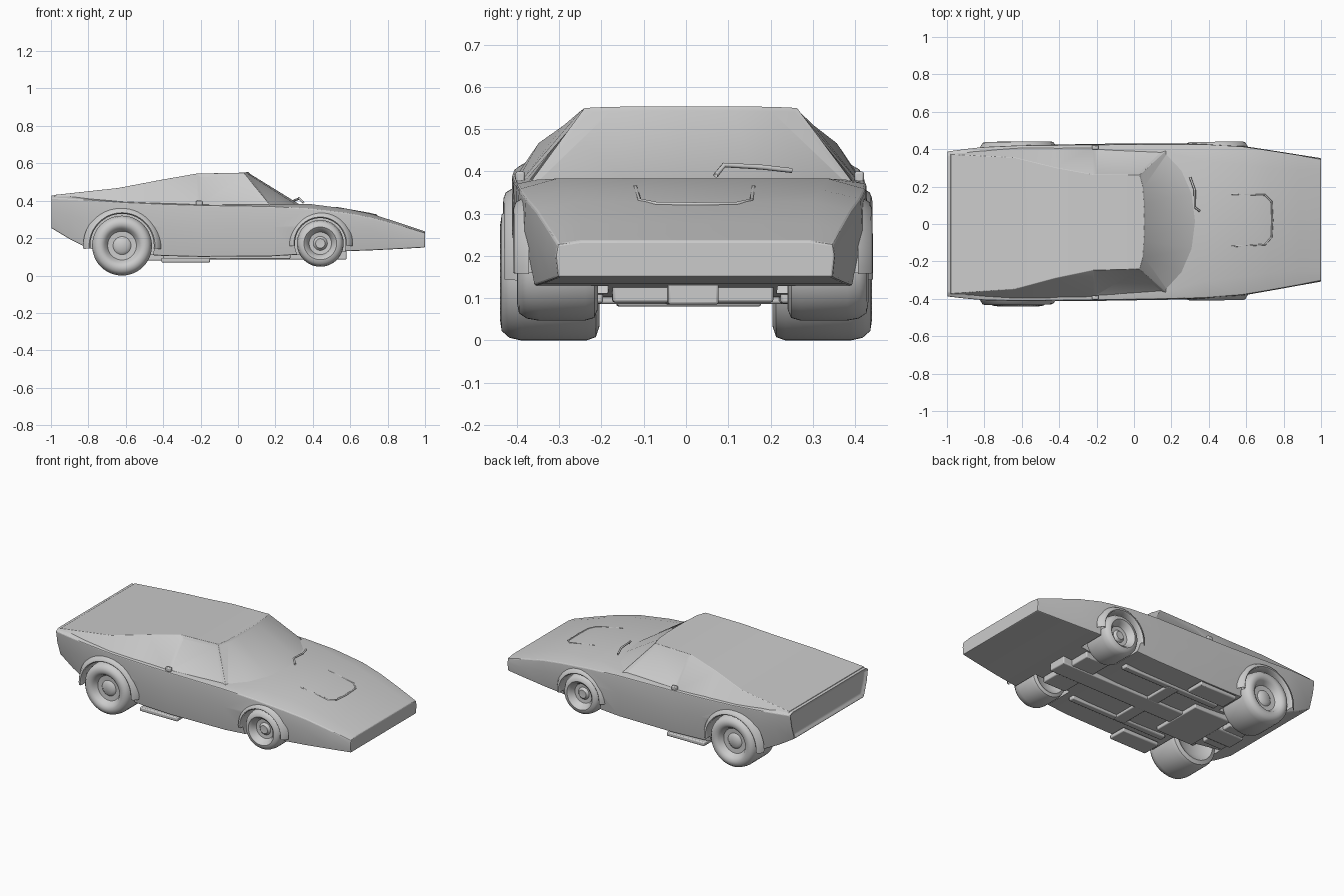
import bpy, bmesh
from math import sin, cos, pi, radians
from mathutils import Vector

if "Cube" in bpy.data.objects:
    bpy.data.objects.remove(bpy.data.objects["Cube"])


def build(name, polys, skew=True, inset=(), bevel=0.0, angle=30):
    """Make an object from coordinate polygons, welding shared corners."""
    bm = bmesh.new()
    cache, made = {}, []
    for poly in polys:
        vs = []
        for p in poly:
            x, y, z = p
            key = (round(x, 4), round(y, 4) + 0.0, round(z, 4))
            if key not in cache:
                cache[key] = bm.verts.new((x, y + (0.011 * (x + 1) if skew else 0), z))
            if cache[key] not in vs:
                vs.append(cache[key])
        made.append(bm.faces.new(vs) if len(vs) > 2 else None)
    bmesh.ops.recalc_face_normals(bm, faces=bm.faces[:])
    for ids, thick, depth in inset:
        bmesh.ops.inset_region(bm, faces=[made[i] for i in ids], thickness=thick,
                               depth=depth, use_even_offset=True)
    me = bpy.data.meshes.new(name)
    bm.to_mesh(me)
    bm.free()
    ob = bpy.data.objects.new(name, me)
    bpy.context.collection.objects.link(ob)
    if bevel:
        m = ob.modifiers.new("soft_edges", 'BEVEL')
        m.width, m.segments = bevel, 2
        m.limit_method, m.angle_limit = 'ANGLE', radians(22)
    activate(ob)
    bpy.ops.object.shade_smooth_by_angle(angle=radians(angle))
    return ob


def activate(ob):
    bpy.ops.object.select_all(action='DESELECT')
    ob.select_set(True)
    bpy.context.view_layer.objects.active = ob


def spin(profile, cx, cz, side, a0=0, a1=2 * pi, n=40):
    """Polygons of a (radius, y) profile turned about a sideways axle."""
    def at(p, i):
        a = a0 + (a1 - a0) * i / n
        if abs(a1 - a0 - 2 * pi) < 1e-6 and i == n:
            a = a0
        return (cx + p[0] * cos(a), side * p[1], cz + p[0] * sin(a))
    return [[at(p, i), at(q, i), at(q, i + 1), at(p, i + 1)]
            for p, q in zip(profile, profile[1:]) for i in range(n)]


def box(name, x0, x1, y0, y1, z0, z1, bevel=0.006):
    c = [[(x, y, z) for z in (z0, z1)] for x, y in ((x0, y0), (x1, y0), (x1, y1), (x0, y1))]
    polys = [[c[i][0], c[(i + 1) % 4][0], c[(i + 1) % 4][1], c[i][1]] for i in range(4)]
    polys += [[p[0] for p in c], [p[1] for p in c]]
    return build(name, polys, bevel=bevel)


# Lower body: x, floor z, floor w, side z, side w, belt z, belt w, top z, top w
stations = [
    (-1.00, .255, .345, .34, .375, .415, .388, .428, .365),
    (-0.90, .195, .36, .32, .395, .41, .400, .424, .375),
    (-0.80, .145, .37, .30, .405, .405, .410, .415, .37),
    (-0.62, .120, .385, .30, .415, .392, .416, .40, .37),
    (-0.40, .105, .39, .26, .418, .382, .416, .39, .38),
    (-0.20, .100, .395, .25, .42, .376, .416, .38, .38),
    (0.18, .103, .395, .26, .418, .370, .414, .38, .37),
    (0.38, .115, .39, .27, .415, .358, .410, .383, .32),
    (0.58, .130, .375, .26, .40, .335, .396, .357, .30),
    (0.72, .135, .36, .24, .377, .308, .374, .328, .28),
    (0.88, .143, .34, .21, .350, .264, .347, .276, .27),
    (1.00, .150, .325, .20, .330, .228, .325, .236, .27),
]


def ring(s):
    x, zb, wb, zs, ws, zl, wl, zt, wt = s
    half = [(wb, zb), (ws, zs), (wl, zl), (wt, zt)]
    return [(x, w, z) for w, z in half] + [(x, -w, z) for w, z in reversed(half)]


rings = [ring(s) for s in stations]
polys = [rings[0], rings[-1]]
for a, b in zip(rings, rings[1:]):
    polys += [[a[i], a[(i + 1) % 8], b[(i + 1) % 8], b[i]] for i in range(8)]
body = build("body", polys, inset=[([0], .022, -.014)], bevel=.01)

# Wheels, wheel wells and flared arches
REAR, FRONT = (-.62, .16, .16), (.44, .172, .125)
cutters = []
for label, (cx, r, z_in, flare, y_in, y_out, cz) in {
        "rear": (REAR[0], REAR[2], .19, .436, .205, .44, REAR[1]),
        "front": (FRONT[0], FRONT[2], .20, .424, .225, .415, FRONT[1])}.items():
    for side, tag in ((1, "left"), (-1, "right")):
        k = r
        prof = [(0, y_out - .03), (.2 * k, y_out - .028), (.3 * k, y_out - .042),
                (.48 * k, y_out - .04), (.58 * k, y_out - .012), (.7 * k, y_out),
                (.86 * k, y_out - .004), (.96 * k, y_out - .022), (k, y_out - .05),
                (k, y_in + .03), (.95 * k, y_in + .008), (.8 * k, y_in),
                (.5 * k, y_in + .03), (0, y_in + .03)]
        build(f"{label}_{tag}_wheel", spin(prof, cx, cz, side, n=48),
              skew=label == "front", angle=45)
        well = [(0, .6), (r + .012, .6), (r + .012, z_in), (0, z_in)]
        cutters.append(build("wheel_well_cutter", spin(well, cx, cz, side)))
        lip = [(r + .012, flare - .05), (r + .010, flare - .006), (r + .016, flare),
               (r + .030, flare - .005), (r + .048, flare - .035)]
        build(f"{label}_{tag}_arch", spin(lip, cx, cz, side, radians(-5), radians(185), 32),
              angle=50)
    # Axle
    build(f"{label}_axle", spin([(0, -.26), (.025, -.26), (.025, .26), (0, .26)],
                                cx, cz, 1, n=16))
for c in cutters:
    m = body.modifiers.new("wheel_well", 'BOOLEAN')
    m.operation, m.solver, m.object = 'DIFFERENCE', 'EXACT', c
activate(body)
for m in list(body.modifiers):
    bpy.ops.object.modifier_apply(modifier=m.name)
bpy.ops.object.shade_smooth_by_angle(angle=radians(30))
for c in cutters:
    bpy.data.objects.remove(c)

# Cabin and sloping rear deck: base line and roof line, centre front to tail
base = [(.345, 0, .375), (.325, .15, .375), (.27, .28, .372), (.18, .388, .366),
        (-.22, .405, .370), (-.42, .408, .375), (-.64, .408, .385), (-.98, .384, .405)]
roof = [(.055, 0, .554), (.053, .10, .554), (.047, .19, .553), (.03, .252, .55),
        (-.22, .256, .545), (-.42, .295, .51), (-.64, .352, .468), (-.98, .372, .431)]


def flip(p):
    return (p[0], -p[1], p[2])


polys = []
for i in range(7):
    a, b, c, d = base[i], base[i + 1], roof[i + 1], roof[i]
    polys += [[a, b, c, d], [flip(p) for p in (a, b, c, d)],
              [d, c, flip(c), flip(d)], [a, b, flip(b), flip(a)]]
polys.append([base[7], roof[7], flip(roof[7]), flip(base[7])])
build("cabin", polys, bevel=.008, angle=35,
      inset=[([0, 1, 4, 5, 8, 9], .014, -.004), ([12], .018, -.006), ([13], .018, -.006)])


# Raised hood panel outline, wiper and side details
def tube(name, pts, radius):
    cu = bpy.data.curves.new(name, 'CURVE')
    cu.dimensions, cu.bevel_depth, cu.bevel_resolution = '3D', radius, 2
    sp = cu.splines.new('POLY')
    sp.points.add(len(pts) - 1)
    for q, p in zip(sp.points, pts):
        q.co = (*p, 1)
    ob = bpy.data.objects.new(name, cu)
    bpy.context.collection.objects.link(ob)


tube("hood_panel_ridge", [(.52, .16, .363), (.70, .155, .331), (.735, .12, .323),
                          (.74, .02, .322), (.735, -.07, .323), (.70, -.11, .331),
                          (.52, -.12, .363)], .005)
tube("wiper", [(.35, .07, .39), (.325, .09, .415), (.325, .18, .41), (.30, .25, .402)], .006)
for side, tag in ((1, "left"), (-1, "right")):
    box(f"{tag}_running_board", -.41, -.15, side * .28, side * .40, .07, .095)
    box(f"{tag}_floor_rail", -.40, .28, side * .21, side * .25, .088, .12)
    box(f"{tag}_side_intake", -.225, -.19, side * .39, side * .412, .375, .40, .005)

# Underside chassis
box("chassis_spine", -.75, .58, -.06, .06, .085, .15)
box("engine_sump", -.56, -.30, -.17, .17, .08, .15)
box("gearbox", -.74, -.60, -.12, .12, .095, .18)
box("front_crossmember", .36, .52, -.19, .19, .09, .16)
box("floor_crossmember", -.12, -.04, -.24, .24, .086, .12)
